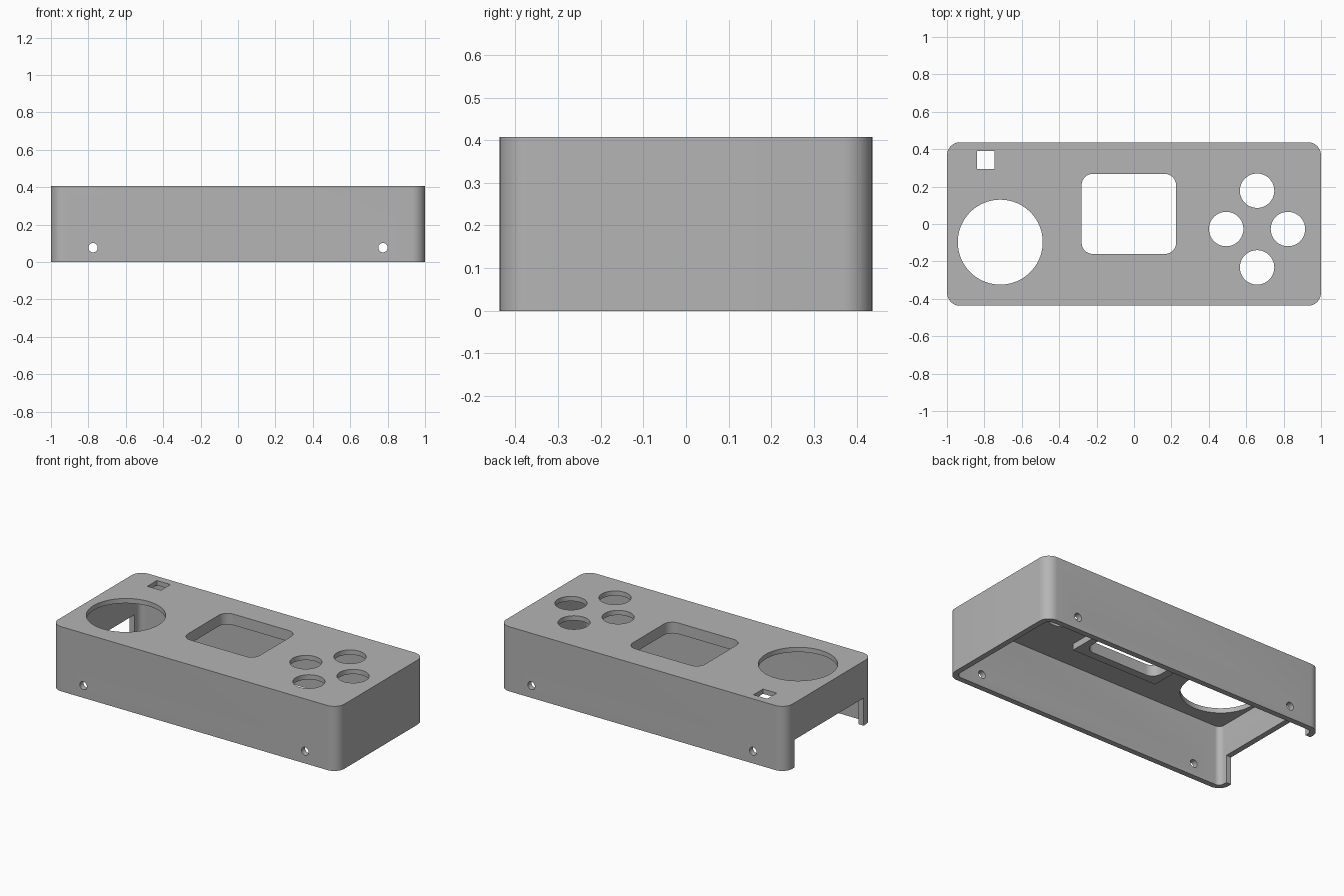
import bpy, bmesh, math
from mathutils import Matrix

if "Cube" in bpy.data.objects:
    bpy.data.objects.remove(bpy.data.objects["Cube"])

W, D, H = 2.0, 0.874, 0.408      # outer size
WALL, ROOF, R = 0.035, 0.03, 0.07

grey = bpy.data.materials.new("plain grey")
grey.use_nodes = True
grey.diffuse_color = (0.46, 0.46, 0.46, 1)
grey.node_tree.nodes["Principled BSDF"].inputs["Base Color"].default_value = (0.46, 0.46, 0.46, 1)


def rounded(x0, x1, y0, y1, r, steps=10):
    """Outline of a rectangle with rounded corners."""
    if r == 0:
        return [(x0, y0), (x1, y0), (x1, y1), (x0, y1)]
    corners = [(x1 - r, y1 - r), (x0 + r, y1 - r), (x0 + r, y0 + r), (x1 - r, y0 + r)]
    pts = []
    for q, (cx, cy) in enumerate(corners):
        for i in range(steps + 1):
            a = (q + i / steps) * math.pi / 2
            pts.append((cx + r * math.cos(a), cy + r * math.sin(a)))
    return pts


def circle(cx, cy, r, n=64):
    return [(cx + r * math.cos(i * math.tau / n), cy + r * math.sin(i * math.tau / n))
            for i in range(n)]


def prism(name, outline, z0, z1, matrix=Matrix()):
    """Solid made by extruding an outline from z0 to z1."""
    bm = bmesh.new()
    face = bm.faces.new([bm.verts.new((x, y, z0)) for x, y in outline])
    top = bmesh.ops.extrude_face_region(bm, geom=[face])["geom"]
    bmesh.ops.translate(bm, vec=(0, 0, z1 - z0),
                        verts=[v for v in top if isinstance(v, bmesh.types.BMVert)])
    bmesh.ops.recalc_face_normals(bm, faces=bm.faces)
    bm.transform(matrix)
    mesh = bpy.data.meshes.new(name)
    bm.to_mesh(mesh)
    bm.free()
    mesh.materials.append(grey)
    obj = bpy.data.objects.new(name, mesh)
    bpy.context.collection.objects.link(obj)
    return obj


def combine(body, tool, operation):
    """Apply a boolean and discard the helper solid."""
    tool.hide_render = True
    mod = body.modifiers.new(tool.name, "BOOLEAN")
    mod.operation, mod.solver, mod.object = operation, "EXACT", tool
    bpy.context.view_layer.objects.active = body
    bpy.ops.object.modifier_apply(modifier=mod.name)
    bpy.data.objects.remove(tool)


# Hollow shell, open underneath
hx, hy = W / 2, D / 2
case = prism("enclosure_shell", rounded(-hx, hx, -hy, hy, R), 0, H)
ix, iy = hx - WALL, hy - WALL
combine(case, prism("cavity", rounded(-ix, ix, -iy, iy, R - WALL), -0.1, H - ROOF), "DIFFERENCE")

# Thicker pad under the roof around the screen window
combine(case, prism("screen_pad", rounded(-0.33, 0.27, -0.21, 0.32, 0), H - 0.07, H - 0.01), "UNION")

# Openings through the roof
openings = [rounded(-0.28, 0.225, -0.16, 0.268, 0.06),
            circle(-0.715, -0.097, 0.227, 96),
            rounded(-0.84, -0.745, 0.295, 0.39, 0)]
openings += [circle(x, y, 0.092) for x, y in
             [(0.658, 0.178), (0.658, -0.232), (0.493, -0.027), (0.823, -0.027)]]
for outline in openings:
    combine(case, prism("roof_opening", outline, 0.2, H + 0.1), "DIFFERENCE")

# Open slot in the right end wall
combine(case, prism("end_slot", rounded(-1.1, -0.9, -0.345, 0.345, 0), -0.1, 0.175), "DIFFERENCE")

# Screw holes through the front and back walls
turn = Matrix.Rotation(math.pi / 2, 4, "X")
for x in (-0.775, 0.775):
    combine(case, prism("screw_hole", circle(x, 0.077, 0.025, 32), -0.6, 0.6, turn), "DIFFERENCE")

# Smooth the round walls, keep the edges sharp
bpy.ops.object.select_all(action="DESELECT")
case.select_set(True)
bpy.context.view_layer.objects.active = case
bpy.ops.object.shade_smooth_by_angle(angle=math.radians(30))
